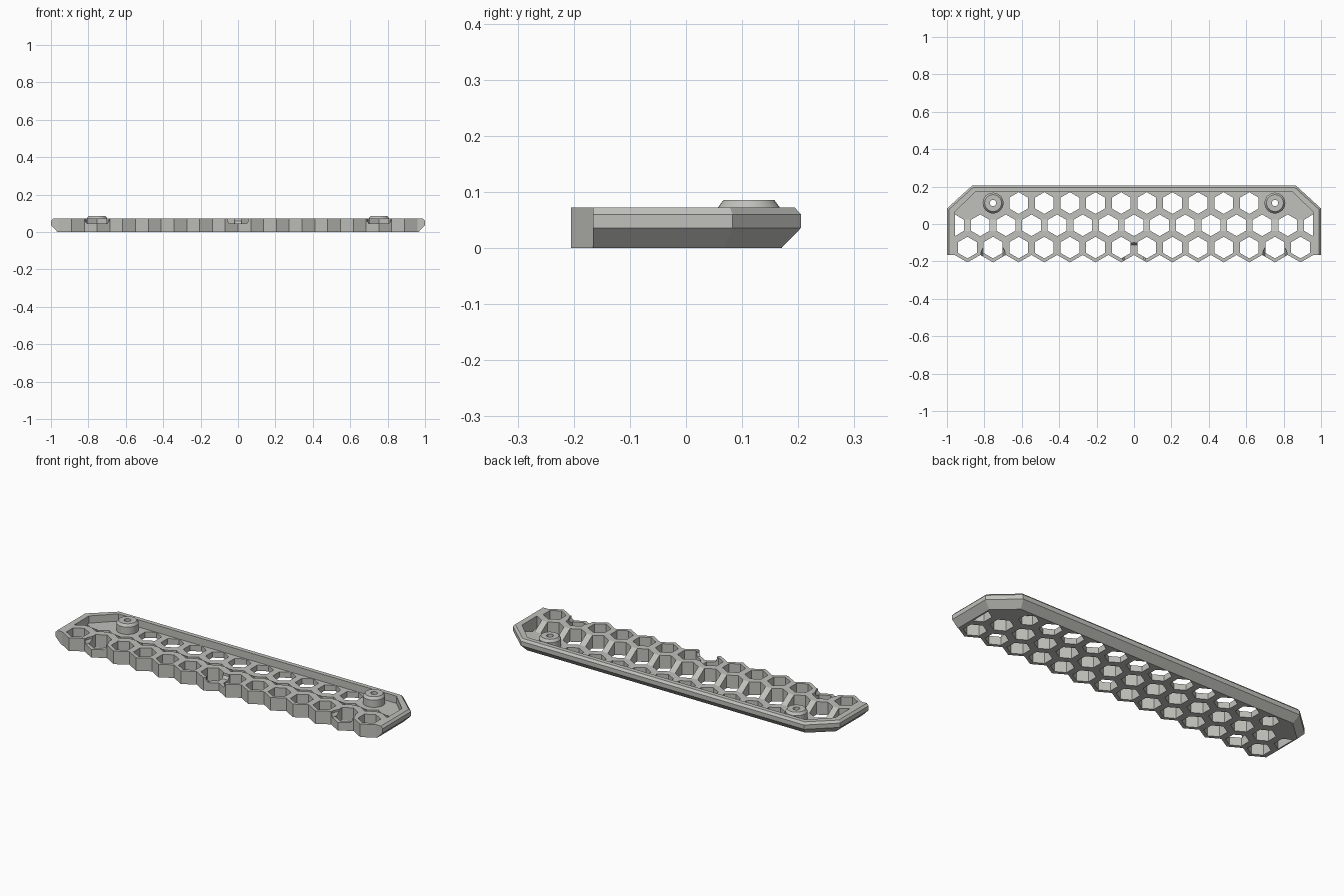
import bpy, bmesh, math

if "Cube" in bpy.data.objects:
    bpy.data.objects.remove(bpy.data.objects["Cube"])

PITCH = 0.137                      # honeycomb column spacing
CELL = PITCH / math.sqrt(3)        # cell corner radius
HOLE_R = 0.058                     # hole corner radius
ROWS = (-0.126, -0.007, 0.112)     # front, middle, back rows
BOSS_X, BOSS_Y = 5.5 * PITCH, 0.112

grey = bpy.data.materials.new("warm grey")
grey.diffuse_color = (0.53, 0.53, 0.50, 1)
grey.use_nodes = True
grey.node_tree.nodes["Principled BSDF"].inputs["Base Color"].default_value = grey.diffuse_color


def loft(bm, loops):
    """Closed solid through a stack of equal-length loops of 3D points."""
    rings = [[bm.verts.new(p) for p in loop] for loop in loops]
    n = len(rings[0])
    for a, b in zip(rings, rings[1:]):
        for i in range(n):
            j = (i + 1) % n
            bm.faces.new((a[i], a[j], b[j], b[i]))
    bm.faces.new(rings[0][::-1])
    bm.faces.new(rings[-1])


def prism(bm, pts, z0, z1):
    loft(bm, [[(x, y, z) for x, y in pts] for z in (z0, z1)])


def circle(cx, cy, r, n, turn=0.0):
    return [(cx + r * math.cos(turn + 2 * math.pi * i / n),
             cy + r * math.sin(turn + 2 * math.pi * i / n)) for i in range(n)]


def hexagon(cx, cy, r):
    return circle(cx, cy, r, 6, math.pi / 6)


def turned(bm, cx, cy, profile, n=32):
    loft(bm, [[(x, y, z) for x, y in circle(cx, cy, r, n)] for r, z in profile])


def make(name, bm):
    bmesh.ops.recalc_face_normals(bm, faces=bm.faces)
    me = bpy.data.meshes.new(name)
    bm.to_mesh(me)
    bm.free()
    me.materials.append(grey)
    ob = bpy.data.objects.new(name, me)
    bpy.context.collection.objects.link(ob)
    return ob


def boolean(target, bm, operation):
    tool = make("cutter", bm)
    tool.hide_render = True
    mod = target.modifiers.new("cut", 'BOOLEAN')
    mod.operation, mod.solver, mod.object = operation, 'EXACT', tool
    bpy.context.view_layer.objects.active = target
    bpy.ops.object.modifier_apply(modifier=mod.name)
    bpy.data.objects.remove(tool)


def mirrored(right):
    return right + [(-p[0],) + tuple(p[1:]) for p in reversed(right)]


# Plate: chamfered below and above along the sides, corners and back
def outline(d, z):
    k = 0.414 * d
    return mirrored([(1 - d, -0.3, z), (1 - d, 0.083 - k, z), (0.866 - k, 0.205 - d, z)])


bm = bmesh.new()
loft(bm, [outline(0.035, 0), outline(0, 0.036), outline(0, 0.06), outline(0.011, 0.072)])
plate = make("honeycomb_plate", bm)

# Recess inside the rim, with a ramp up to the front row
bm = bmesh.new()
plan = [(0.957, -0.067, 0.092), (0.957, 0.023, 0.032), (0.957, 0.065, 0.032),
        (0.85, 0.17, 0.032)]
low = [bm.verts.new(p) for p in mirrored(plan)]
high = [bm.verts.new((x, y, 0.12)) for x, y, z in mirrored(plan)]
for i in range(8):
    j = (i + 1) % 8
    bm.faces.new((low[i], low[j], high[j], high[i]))
bm.faces.new(high)
bm.faces.new((low[0], low[1], low[6], low[7]))
bm.faces.new(low[1:7])
boolean(plate, bm, 'DIFFERENCE')

# Locating bosses
bm = bmesh.new()
for s in (-1, 1):
    turned(bm, s * BOSS_X, BOSS_Y, [(0.0555, 0.012), (0.0555, 0.072), (0.045, 0.086)])
boolean(plate, bm, 'UNION')

# Zigzag front edge
bm = bmesh.new()
edge = [(1.1, ROWS[0] - CELL / 2)]
for k in range(14, -15, -1):
    edge.append((k * PITCH / 2, ROWS[0] - (CELL / 2 if k % 2 == 0 else CELL)))
edge += [(-1.1, ROWS[0] - CELL / 2), (-1.1, -0.4), (1.1, -0.4)]
prism(bm, edge, -0.1, 0.2)
boolean(plate, bm, 'DIFFERENCE')

# Honeycomb holes, boss pockets and bolt holes
bm = bmesh.new()
for k in range(14):
    x = (k - 6.5) * PITCH
    prism(bm, hexagon(x, ROWS[0], HOLE_R), -0.1, 0.2)
    if 2 <= k <= 11:
        prism(bm, hexagon(x, ROWS[2], HOLE_R), -0.1, 0.2)
for k in range(-7, 8):
    pts = hexagon(k * PITCH, ROWS[1], HOLE_R)
    pts = [(max(-0.957, min(0.957, x)), y) for x, y in pts]
    if abs(k) == 7:                # half holes against the side rim
        pts = list(dict.fromkeys(pts))
    prism(bm, pts, -0.1, 0.2)
for s in (-1, 1):
    prism(bm, hexagon(s * BOSS_X, BOSS_Y, 0.05), -0.1, 0.05)
boolean(plate, bm, 'DIFFERENCE')

bm = bmesh.new()
for s in (-1, 1):
    turned(bm, s * BOSS_X, BOSS_Y, [(0.017, 0.02), (0.017, 0.15)], 24)
# Conical seats in the front edge
for x in (-BOSS_X, 0, BOSS_X):
    turned(bm, x, -0.165, [(0.054, 0.045), (0.065, 0.06), (0.065, 0.15)])
boolean(plate, bm, 'DIFFERENCE')

# Smooth the turned faces, keep every hard edge
bpy.ops.object.select_all(action='DESELECT')
plate.select_set(True)
bpy.context.view_layer.objects.active = plate
bpy.ops.object.shade_smooth_by_angle(angle=math.radians(25))
